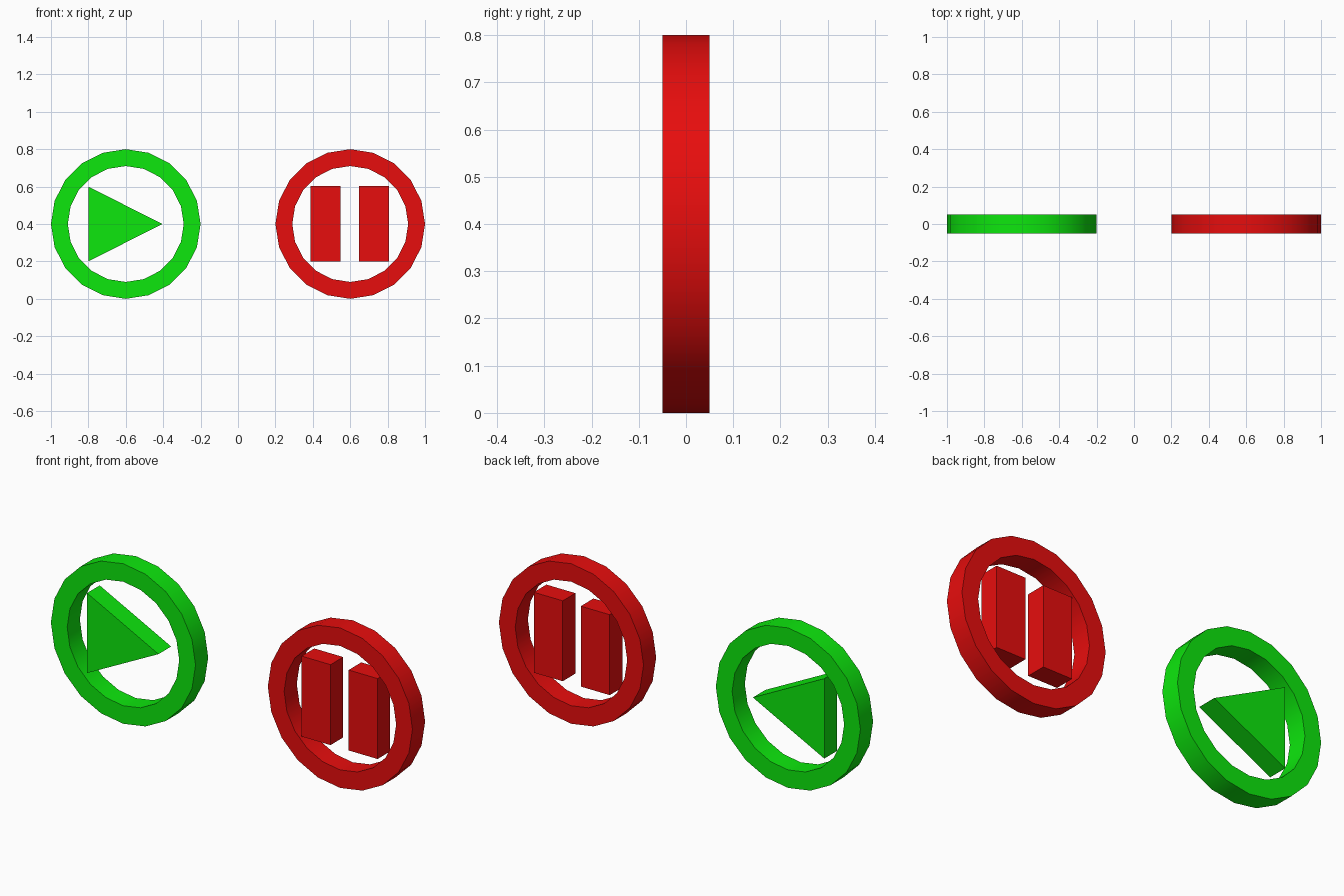
import bpy
import bmesh
import math

if "Cube" in bpy.data.objects:
    bpy.data.objects.remove(bpy.data.objects["Cube"])

HALF_DEPTH = 0.05
CENTRE_Z = 0.4


def make_material(name, colour):
    mat = bpy.data.materials.new(name)
    mat.use_nodes = True
    mat.diffuse_color = colour
    mat.node_tree.nodes["Principled BSDF"].inputs["Base Color"].default_value = colour
    return mat


green = make_material("bright green", (0.004, 0.8, 0.004, 1))
red = make_material("bright red", (0.8, 0.004, 0.004, 1))


def finish(bm, name, mat):
    bmesh.ops.recalc_face_normals(bm, faces=bm.faces[:])
    mesh = bpy.data.meshes.new(name)
    bm.to_mesh(mesh)
    bm.free()
    mesh.materials.append(mat)
    obj = bpy.data.objects.new(name, mesh)
    bpy.context.collection.objects.link(obj)
    return obj


def make_plate(name, outline, mat):
    """Extrude an x-z outline through the full depth."""
    bm = bmesh.new()
    face = bm.faces.new([bm.verts.new((x, -HALF_DEPTH, z)) for x, z in outline])
    extruded = bmesh.ops.extrude_face_region(bm, geom=[face])["geom"]
    verts = [v for v in extruded if isinstance(v, bmesh.types.BMVert)]
    bmesh.ops.translate(bm, verts=verts, vec=(0, 2 * HALF_DEPTH, 0))
    return finish(bm, name, mat)


def make_ring(name, cx, mat, sides=20, outer=0.4, inner=0.31):
    """Sweep a rectangular section around the y axis."""
    bm = bmesh.new()
    section = [(outer, -HALF_DEPTH), (outer, HALF_DEPTH),
               (inner, HALF_DEPTH), (inner, -HALF_DEPTH)]
    loops = []
    for i in range(sides):
        a = math.tau * i / sides
        loops.append([bm.verts.new((cx + r * math.cos(a), y, CENTRE_Z + r * math.sin(a)))
                      for r, y in section])
    for i in range(sides):
        p, q = loops[i], loops[(i + 1) % sides]
        for j in range(4):
            k = (j + 1) % 4
            bm.faces.new((p[j], p[k], q[k], q[j]))
    obj = finish(bm, name, mat)
    # Smooth rims, sharp corners
    bpy.ops.object.select_all(action="DESELECT")
    obj.select_set(True)
    bpy.context.view_layer.objects.active = obj
    bpy.ops.object.shade_smooth_by_angle(angle=math.radians(30))
    return obj


# Play button
make_ring("play_ring", -0.6, green)
make_plate("play_triangle", [(-0.8, 0.2), (-0.405, 0.4), (-0.8, 0.6)], green)

# Pause button
make_ring("pause_ring", 0.6, red)
for side, left, right in (("right", 0.387, 0.547), ("left", 0.647, 0.807)):
    make_plate("pause_bar_" + side,
               [(left, 0.2), (right, 0.2), (right, 0.602), (left, 0.602)], red)
